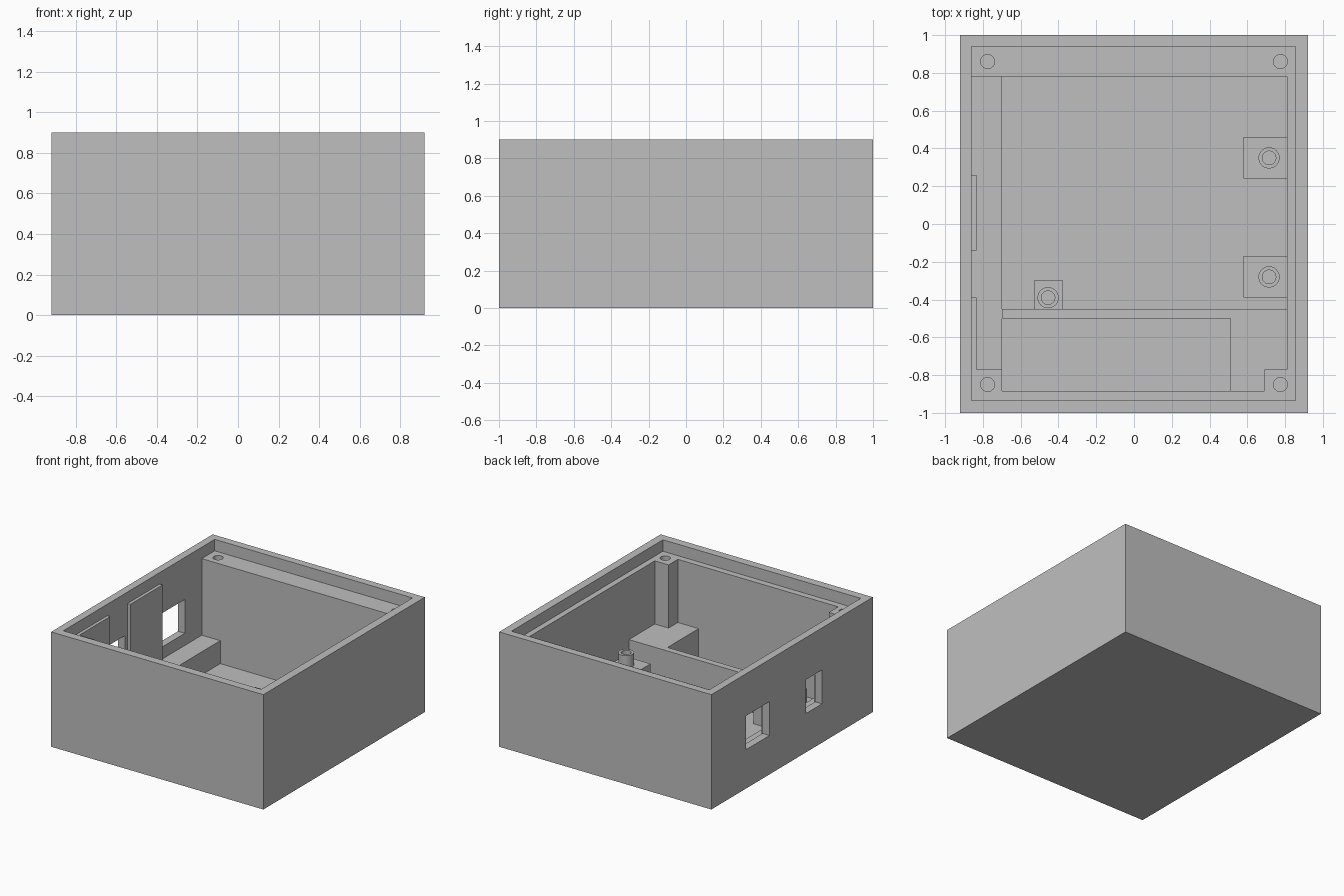
import bpy
import bmesh
import math

if "Cube" in bpy.data.objects:
    bpy.data.objects.remove(bpy.data.objects["Cube"], do_unlink=True)

grey = bpy.data.materials.new("plain grey")
grey.use_nodes = True
COLOUR = (0.52, 0.52, 0.52, 1)
grey.diffuse_color = COLOUR
grey.node_tree.nodes["Principled BSDF"].inputs["Base Color"].default_value = COLOUR


def prism(name, outline, z0, z1):
    """Extrude a plan outline from z0 up to z1."""
    bm = bmesh.new()
    base = bm.faces.new([bm.verts.new((x, y, z0)) for x, y in outline])
    top = bmesh.ops.extrude_face_region(bm, geom=[base])["geom"]
    verts = [v for v in top if isinstance(v, bmesh.types.BMVert)]
    bmesh.ops.translate(bm, verts=verts, vec=(0, 0, z1 - z0))
    bmesh.ops.recalc_face_normals(bm, faces=bm.faces)
    mesh = bpy.data.meshes.new(name)
    bm.to_mesh(mesh)
    bm.free()
    mesh.materials.append(grey)
    obj = bpy.data.objects.new(name, mesh)
    bpy.context.collection.objects.link(obj)
    return obj


def box(name, x0, x1, y0, y1, z0, z1):
    return prism(name, [(x0, y0), (x1, y0), (x1, y1), (x0, y1)], z0, z1)


def cylinder(name, x, y, r, z0, z1, sides=32):
    turns = [2 * math.pi * i / sides for i in range(sides)]
    return prism(name, [(x + r * math.cos(a), y + r * math.sin(a)) for a in turns], z0, z1)


def activate(obj):
    bpy.ops.object.select_all(action="DESELECT")
    obj.select_set(True)
    bpy.context.view_layer.objects.active = obj


def cut(obj, cutter):
    """Subtract the cutter from the part, then drop the cutter."""
    cutter.hide_render = True
    mod = obj.modifiers.new("cut", "BOOLEAN")
    mod.operation = "DIFFERENCE"
    mod.solver = "EXACT"
    mod.object = cutter
    activate(obj)
    bpy.ops.object.modifier_apply(modifier=mod.name)
    bpy.data.objects.remove(cutter, do_unlink=True)


def smooth(obj):
    activate(obj)
    bpy.ops.object.shade_smooth_by_angle(angle=math.radians(30))


TOP, LEDGE, FLOOR = 0.90, 0.81, 0.03
SHELF, RAISED = 0.21, 0.315

# Outer case, with a lid recess and a cavity that leaves corner posts
case = box("case", -0.92, 0.92, -1, 1, 0, TOP)
cut(case, box("lid_recess", -0.86, 0.855, -0.935, 0.94, LEDGE, 1))
cavity = [(-0.86, 0.78), (-0.86, -0.77), (-0.70, -0.77), (-0.70, -0.885),
          (0.69, -0.885), (0.69, -0.77), (0.81, -0.77), (0.81, 0.78)]
cut(case, prism("cavity", cavity, FLOOR, 1))

# Screw holes in the four corners
for x in (-0.775, 0.775):
    for y in (-0.85, 0.86):
        cut(case, cylinder("screw_hole", x, y, 0.037, 0.45, 1))

# Two openings through the side wall
for y0, y1 in ((0.28, 0.57), (-0.37, -0.17)):
    cut(case, box("opening", -1, -0.845, y0, y1, 0.305, 0.57))
smooth(case)

# Shelf along the side wall, and the raised rim of the front compartment
box("side_shelf", -0.86, -0.70, -0.77, 0.78, FLOOR, SHELF)
rim = [(-0.70, -0.45), (-0.70, -0.50), (0.51, -0.50), (0.51, -0.885),
       (0.69, -0.885), (0.69, -0.77), (0.81, -0.77), (0.81, -0.45)]
prism("compartment_rim", rim, FLOOR, RAISED)

# Thin plates against the side wall
for side, y0, y1 in (("back", -0.14, 0.26), ("front", -0.77, -0.39)):
    box(side + "_wall_plate", -0.86, -0.835, y0, y1, SHELF, LEDGE)

# Pedestals, each with a hollow standoff
pedestals = {
    "back": (0.58, 0.81, 0.24, 0.46, 0.715, 0.35),
    "middle": (0.58, 0.81, -0.39, -0.17, 0.715, -0.28),
    "front": (-0.53, -0.375, -0.45, -0.30, -0.455, -0.39),
}
for place, (x0, x1, y0, y1, cx, cy) in pedestals.items():
    box(place + "_pedestal", x0, x1, y0, y1, FLOOR, SHELF)
    standoff = cylinder(place + "_standoff", cx, cy, 0.056, SHELF, 0.305)
    cut(standoff, cylinder("bore", cx, cy, 0.036, 0.1, 0.5))
    smooth(standoff)
